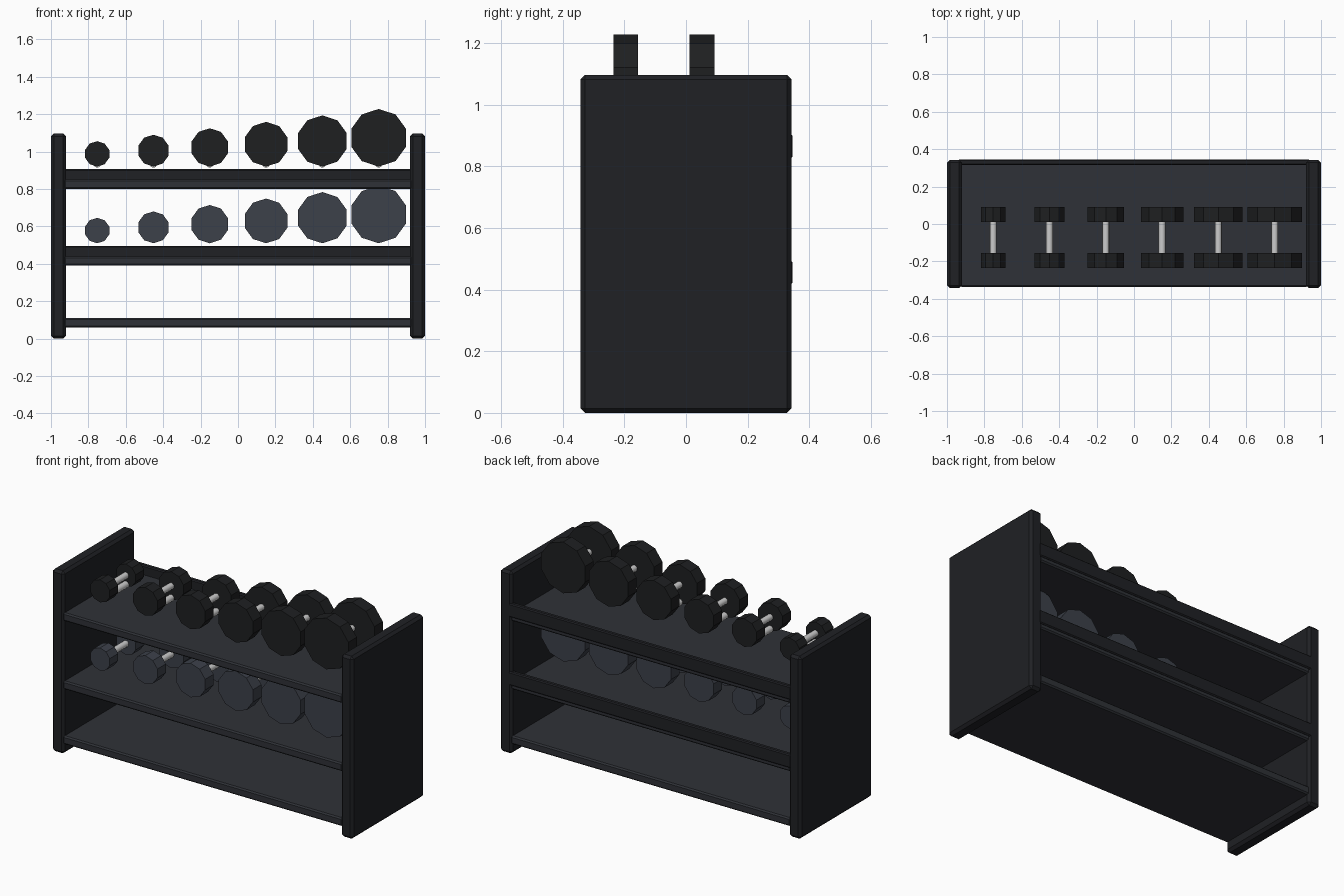
import bpy
import math

if "Cube" in bpy.data.objects:
    bpy.data.objects.remove(bpy.data.objects["Cube"])


def material(name, r, g, b):
    m = bpy.data.materials.new(name)
    m.diffuse_color = (r, g, b, 1)
    m.use_nodes = True
    m.node_tree.nodes["Principled BSDF"].inputs["Base Color"].default_value = m.diffuse_color
    return m


BLACK = material("black_frame", 0.014, 0.015, 0.018)
SHELF = material("shelf_grey", 0.028, 0.031, 0.038)
RUBBER = material("black_rubber", 0.013, 0.014, 0.015)
SLATE = material("slate_rubber", 0.045, 0.052, 0.068)
CHROME = material("chrome", 0.65, 0.65, 0.65)


def box(name, x, y, z, mat, bevel):
    """Bevelled box from (min, max) pairs."""
    bpy.ops.mesh.primitive_cube_add(size=1, location=[(a + b) / 2 for a, b in (x, y, z)])
    o = bpy.context.object
    o.name = name
    o.scale = [b - a for a, b in (x, y, z)]
    bpy.ops.object.transform_apply(location=False, rotation=False, scale=True)
    mod = o.modifiers.new("bevel", 'BEVEL')
    mod.width = bevel
    mod.segments = 1
    o.data.materials.append(mat)


def rod(name, x, y0, y1, z, r, sides, mat, smooth=False):
    """Cylinder lying along y, with a corner pointing up."""
    bpy.ops.mesh.primitive_cylinder_add(vertices=sides, radius=r, depth=y1 - y0,
                                        location=(x, (y0 + y1) / 2, z),
                                        rotation=(math.pi / 2, 0, 0))
    o = bpy.context.object
    o.name = name
    o.data.materials.append(mat)
    if smooth:
        bpy.ops.object.shade_smooth_by_angle(angle=math.radians(40))


# Side panels
for side, x in (("left", (-1, -0.92)), ("right", (0.92, 1))):
    box(side + "_panel", x, (-0.343, 0.343), (0, 1.097), BLACK, 0.015)

# Shelves, the upper two with a raised back rail
for level, z in (("bottom", 0.06), ("middle", 0.39), ("top", 0.80)):
    box(level + "_shelf", (-0.93, 0.93), (-0.337, 0.337), (z, z + 0.05), SHELF, 0.008)
    if level != "bottom":
        box(level + "_back_rail", (-0.94, 0.94), (0.315, 0.345),
            (z + 0.025, z + 0.106), BLACK, 0.006)

# Two rows of dumbbells growing from left to right
for row, base, mat in (("top", 0.92, RUBBER), ("middle", 0.51, SLATE)):
    for i in range(6):
        name = f"{row}_dumbbell_{i + 1}"
        x = -0.753 + 0.301 * i
        r = 0.068 + 0.0172 * i
        z = base + r
        rod(name + "_front_head", x, -0.235, -0.155, z, r, 10, mat)
        rod(name + "_back_head", x, 0.012, 0.092, z, r, 10, mat)
        rod(name + "_handle", x, -0.16, 0.02, z, 0.019, 10, CHROME, True)
        # Support rod under the upper row
        if row == "top":
            rod(name + "_support_rod", x, -0.16, 0.02, 0.934, 0.02, 10, CHROME, True)
